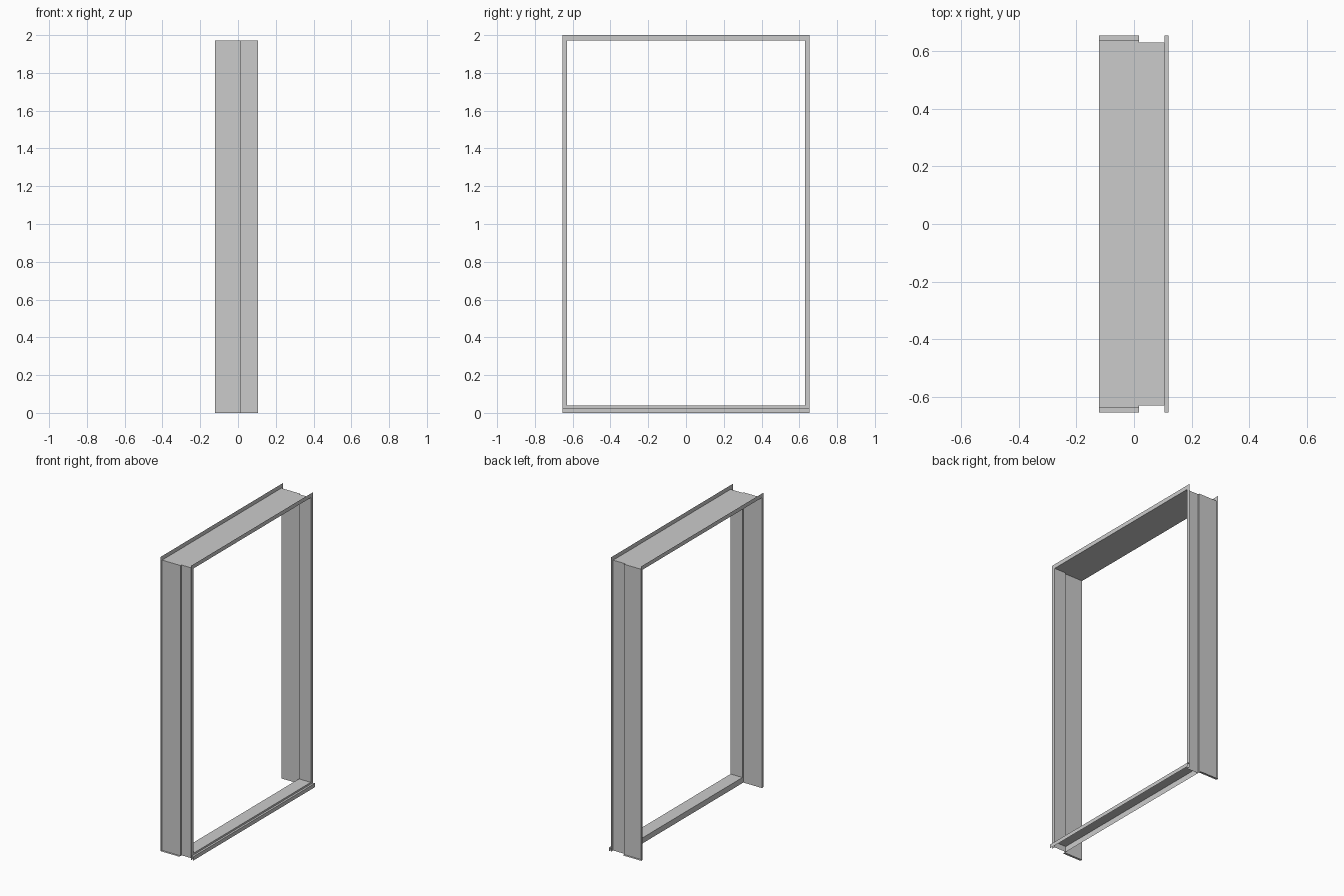
import bpy

if "Cube" in bpy.data.objects:
    bpy.data.objects.remove(bpy.data.objects["Cube"])

# Key dimensions of the thin sheet frame
XB, XS, XF, XL = -0.122, 0.017, 0.106, 0.12   # back, stop step, front face, sill lip
YO, YR, YI = 0.655, 0.64, 0.63                # outer edge, rebate web, stop web
ZT, ZH, ZS, ZL = 2.0, 1.972, 0.038, 0.026     # top, head plate, sill plate, sill ledge


def make_object(name, verts, faces):
    mesh = bpy.data.meshes.new(name)
    mesh.from_pydata(verts, [], faces)
    ob = bpy.data.objects.new(name, mesh)
    bpy.context.collection.objects.link(ob)
    return ob


def sweep(name, profile, start, end):
    """Sheet between a profile at the start and the same profile at the end."""
    n = len(profile)
    verts = [start(*p) for p in profile] + [end(*p) for p in profile]
    faces = [(i, i + 1, n + i + 1, n + i) for i in range(n - 1)]
    return make_object(name, verts, faces)


# Side jambs: back flange, rebate web, stop step, stop web, front flange
jamb = [(XB, YO), (XB, YR), (XS, YR), (XS, YI), (XF, YI), (XF, YO)]
for side, label in ((1, "right"), (-1, "left")):
    sweep(label + "_jamb", jamb,
          lambda x, y: (x, side * y, 0), lambda x, y: (x, side * y, ZH))
    # Foot strip closing the bottom of the rebate
    make_object(label + "_jamb_foot",
                [(x, side * y, 0) for x, y in
                 ((XB, YR), (XS, YR), (XS, YO), (XB, YO))], [(0, 1, 2, 3)])

# Head plate follows the stepped jamb outline
outline = [(XB, YR), (XS, YR), (XS, YI), (XF, YI)]
outline += [(x, -y) for x, y in reversed(outline)]
make_object("head_plate", [(x, y, ZH) for x, y in outline], [tuple(range(8))])

# Upright head flanges at the front and back
for x, label in ((XB, "back"), (XF, "front")):
    sweep("head_flange_" + label, [(x, ZH), (x, ZT)],
          lambda x, z: (x, -YO, z), lambda x, z: (x, YO, z))

# Sill: rear riser, top plate and front drop between the jambs
sweep("sill", [(XS, 0), (XS, ZS), (XF, ZS), (XF, ZL)],
      lambda x, z: (x, -YI, z), lambda x, z: (x, YI, z))

# Sill ledge with its front lip running the full width
sweep("sill_ledge", [(XF, ZL), (XL, ZL), (XL, 0)],
      lambda x, z: (x, -YO, z), lambda x, z: (x, YO, z))
